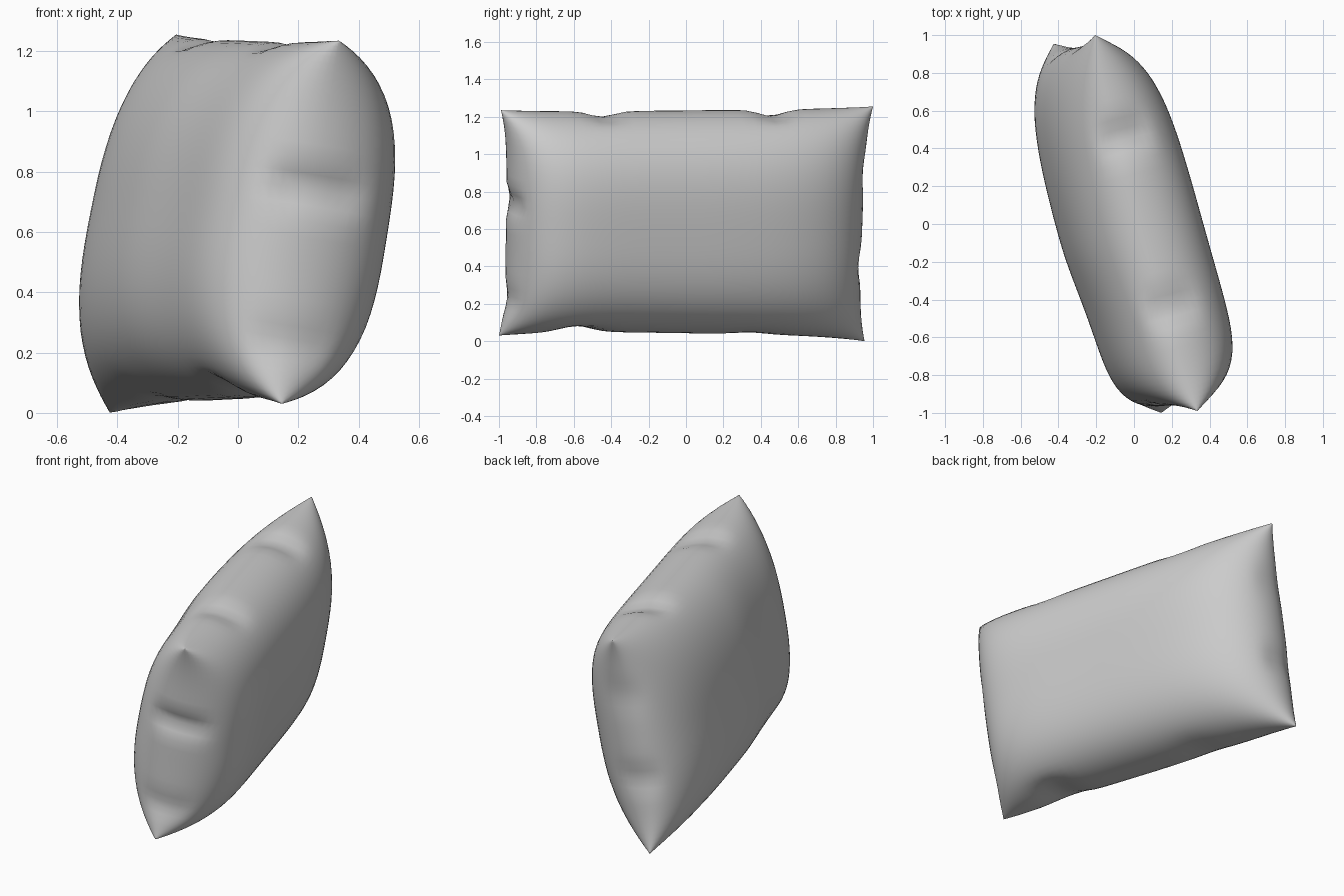
import bpy, bmesh, math
from mathutils import Vector

if "Cube" in bpy.data.objects:
    bpy.data.objects.remove(bpy.data.objects["Cube"])

# Seam corners: front/back end, bottom/top
FB, FT = Vector((0.145, -1.0, 0.03)), Vector((0.335, -0.99, 1.235))
BB, BT = Vector((-0.425, 0.955, 0.0)), Vector((-0.205, 1.0, 1.255))
NORMAL = Vector((0.95, 0.26, -0.16)).normalized()
NU, NV = 48, 36

# Puckers along the seam: (u, v, push y, push z, radius u, radius v)
DENTS = [
    (-0.45, 1, 0, -0.03, 0.09, 0.06), (0.46, 1, 0, -0.035, 0.09, 0.06),
    (-0.60, -1, 0, 0.035, 0.12, 0.08), (0.36, -1, 0, 0.01, 0.12, 0.08),
    (-1, 0.18, 0.04, 0, 0.035, 0.09), (-1, -0.68, 0.02, 0, 0.035, 0.12),
    (1, -0.33, -0.02, 0, 0.035, 0.12), (1, 0.45, -0.01, 0, 0.035, 0.15),
]


def thickness(u, v, side):
    # Each face has its own fullness and end roundness
    if side > 0:
        full = 0.368 * (1 - 0.06 * max(0, u) ** 2)
        pu, pv = (6.5 if u < 0 else 4.5), 3
    else:
        full = 0.335 * (1 - 0.27 * max(0, u) ** 2)
        full -= 0.035 * (1 - math.exp(-(min(0, u) / 0.35) ** 2))
        full *= 1 - 0.06 * v
        pu, pv = (8 if u < 0 else 5.5), 2.6
    return full * math.sqrt(max(0, 1 - abs(u) ** pu)) * math.sqrt(max(0, 1 - abs(v) ** pv))


def pillow_point(u, v, side):
    a, b = (u + 1) / 2, (v + 1) / 2
    p = FB.lerp(BB, a).lerp(FT.lerp(BT, a), b)
    # Edges draw in slightly between the corners
    p.y -= 0.045 * u * abs(u) * (1 - v ** 4)
    p.z += (0.032 if v < 0 else -0.014) * v * v * (1 - u ** 4)
    for du, dv, py, pz, ru, rv in DENTS:
        w = math.exp(-((u - du) / ru) ** 2 - ((v - dv) / rv) ** 2)
        p.y += py * w
        p.z += pz * w
    return p + NORMAL * (side * thickness(u, v, side))


def spaced(i, n):
    return math.sin(math.pi / 2 * (2 * i / n - 1))


# Two puffed sheets welded along the seam
bm = bmesh.new()
for side in (1, -1):
    g = [[bm.verts.new(pillow_point(spaced(i, NU), spaced(j, NV), side))
          for j in range(NV + 1)] for i in range(NU + 1)]
    for i in range(NU):
        for j in range(NV):
            bm.faces.new((g[i][j], g[i + 1][j], g[i + 1][j + 1], g[i][j + 1]))
bmesh.ops.remove_doubles(bm, verts=bm.verts, dist=0.0005)
bmesh.ops.recalc_face_normals(bm, faces=bm.faces)
low = min(v.co.z for v in bm.verts)
for v in bm.verts:
    v.co.z -= low
for f in bm.faces:
    f.smooth = True
mesh = bpy.data.meshes.new("pillow")
bm.to_mesh(mesh)
bm.free()
pillow = bpy.data.objects.new("pillow", mesh)
bpy.context.collection.objects.link(pillow)
